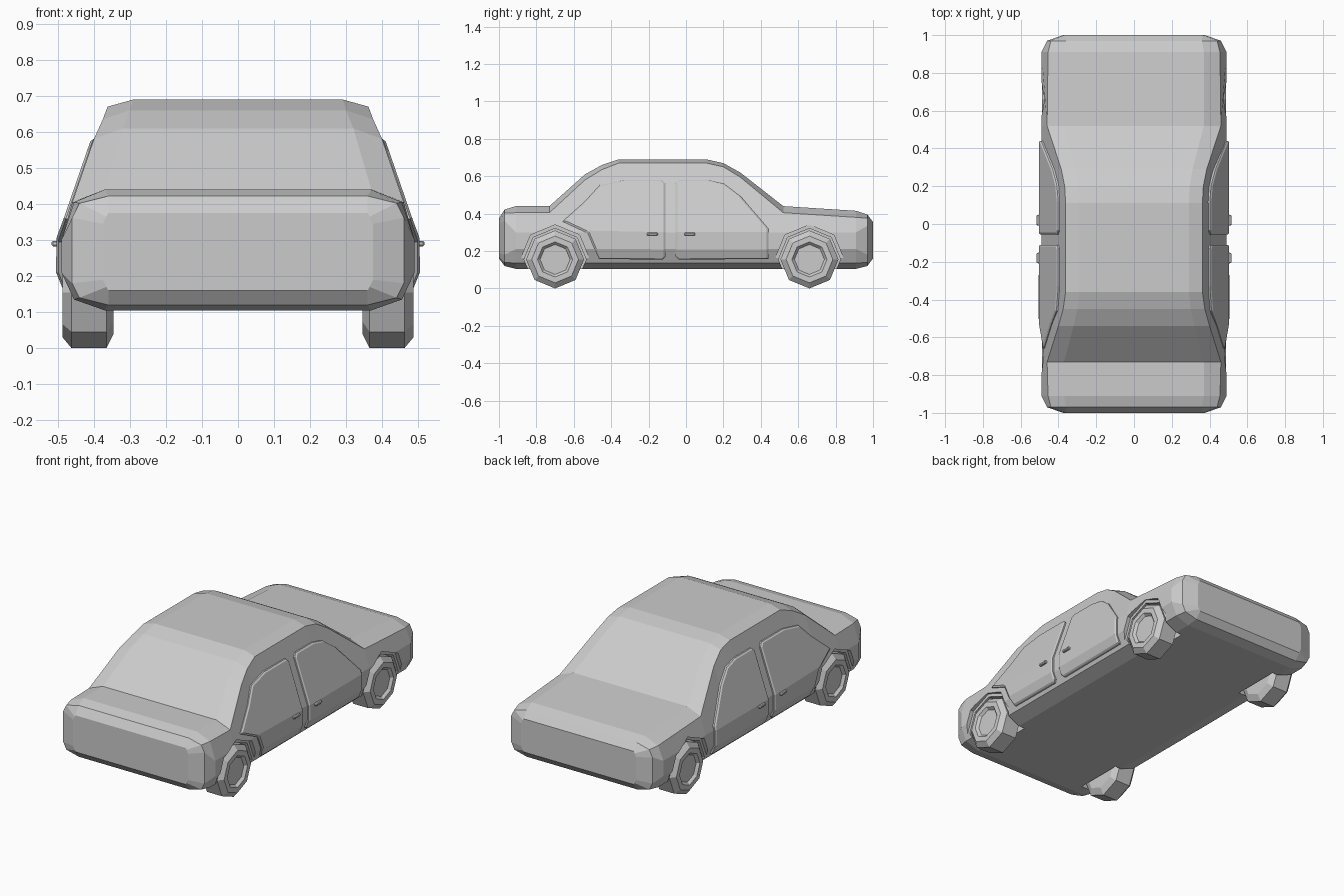
import bpy, bmesh, math
from mathutils import Matrix, Vector

cube = bpy.data.objects.get("Cube")
if cube:
    bpy.data.objects.remove(cube, do_unlink=True)

grey = bpy.data.materials.new("light_grey")
grey.use_nodes = True
COLOR = (0.6, 0.6, 0.6, 1)
grey.diffuse_color = COLOR
grey.node_tree.nodes["Principled BSDF"].inputs["Base Color"].default_value = COLOR


def finish(bm, name):
    bmesh.ops.recalc_face_normals(bm, faces=bm.faces)
    mesh = bpy.data.meshes.new(name)
    bm.to_mesh(mesh)
    bm.free()
    mesh.materials.append(grey)
    obj = bpy.data.objects.new(name, mesh)
    bpy.context.collection.objects.link(obj)
    return obj


def loft(rings, name):
    """Skin closed rings of equal length and cap both ends."""
    bm = bmesh.new()
    loops = [[bm.verts.new(p) for p in ring] for ring in rings]
    n = len(loops[0])
    for a, b in zip(loops, loops[1:]):
        for i in range(n):
            j = (i + 1) % n
            bm.faces.new((a[i], a[j], b[j], b[i]))
    bm.faces.new(loops[0])
    bm.faces.new(loops[-1])
    return finish(bm, name)


def lathe(profile, side, y, z, name):
    """Eight-sided turned part about the x axis, profile = (x, radius)."""
    rings = []
    for x, r in profile:
        angles = [math.tau * i / 8 for i in range(8)]
        rings.append([(side * x, y + r * math.sin(a), z + r * math.cos(a)) for a in angles])
    return loft(rings, name)


# Body: stations of y, top z, roof half width, shoulder half width, shoulder drop
stations = [
    (-0.91, 0.44, 0.37, 0.455, 0.035),
    (-0.73, 0.44, 0.37, 0.46, 0.035),
    (-0.54, 0.61, 0.32, 0.40, 0.03),
    (-0.45, 0.66, 0.30, 0.375, 0.025),
    (-0.36, 0.69, 0.29, 0.362, 0.02),
    (0.11, 0.69, 0.29, 0.362, 0.02),
    (0.20, 0.67, 0.295, 0.367, 0.02),
    (0.29, 0.62, 0.31, 0.385, 0.025),
    (0.52, 0.44, 0.37, 0.46, 0.035),
    (0.91, 0.415, 0.37, 0.455, 0.035),
]


def ring(y, half):
    return [(x, y, z) for x, z in half] + [(-x, y, z) for x, z in reversed(half)]


def section(y, top, wt, ws, drop):
    return ring(y, [(0.37, 0.105), (0.455, 0.135), (0.49, 0.21),
                    (0.49, 0.30), (ws, top - drop), (wt, top)])


def nose(y, w, low, high, cut):
    return ring(y, [(0.36, low), (w - cut / 2, low + cut / 2), (w, low + cut * 1.5),
                    (w, high - cut * 1.5), (w - cut / 2, high - cut / 2), (0.36, high)])


rings = [nose(-1.0, 0.375, 0.16, 0.375, 0.02), nose(-0.97, 0.46, 0.12, 0.422, 0.04)]
rings += [section(*s) for s in stations]
rings += [nose(0.97, 0.46, 0.12, 0.395, 0.04), nose(1.0, 0.375, 0.16, 0.355, 0.02)]
body = loft(rings, "body")

# Stepped wheel wells and wheels
AXLES = {"front": -0.70, "rear": 0.66}
WHEEL_Z = 0.155
tyre = [(0.345, 0.06), (0.345, 0.115), (0.365, WHEEL_Z), (0.462, WHEEL_Z),
        (0.487, 0.125), (0.487, 0.094), (0.472, 0.08)]
for end, y in AXLES.items():
    for side, label in ((1, "left"), (-1, "right")):
        for x, r in ((0.33, 0.166), (0.468, 0.185)):
            cutter = lathe([(x, r), (0.6, r)], side, y, WHEEL_Z, "well_cutter")
            cutter.hide_render = True
            mod = body.modifiers.new("well", "BOOLEAN")
            mod.operation, mod.solver, mod.object = "DIFFERENCE", "EXACT", cutter
            bpy.context.view_layer.objects.active = body
            bpy.ops.object.modifier_apply(modifier=mod.name)
            bpy.data.objects.remove(cutter, do_unlink=True)
        lathe(tyre, side, y, WHEEL_Z, f"{end}_{label}_wheel")

# Doors: raised panels that follow the lean of the body side
front_door = [(-0.125, 0.155), (-0.11, 0.17), (-0.11, 0.56), (-0.13, 0.58), (-0.33, 0.58),
              (-0.46, 0.553), (-0.54, 0.465), (-0.66, 0.358), (-0.525, 0.295), (-0.465, 0.157)]
rear_door = [(-0.04, 0.155), (0.44, 0.157), (0.44, 0.32), (0.29, 0.495), (0.205, 0.56),
             (0.12, 0.58), (-0.035, 0.58), (-0.055, 0.56), (-0.055, 0.17)]


def side_x(z):
    if z < 0.21:
        return 0.49 - (0.21 - z) * 0.4
    return 0.49 - max(0, z - 0.30) * 0.345


def door(outline, side, name):
    bm = bmesh.new()
    bm.faces.new([bm.verts.new((0, y, z)) for y, z in outline])
    for z in (0.21, 0.30):
        bmesh.ops.bisect_plane(bm, geom=bm.verts[:] + bm.edges[:] + bm.faces[:],
                               plane_co=(0, 0, z), plane_no=(0, 0, 1))
    for v in bm.verts:
        v.co.x = side_x(v.co.z) - 0.012
    bmesh.ops.recalc_face_normals(bm, faces=bm.faces)
    if sum(f.normal.x for f in bm.faces) < 0:
        bmesh.ops.reverse_faces(bm, faces=bm.faces)
    geom = bmesh.ops.extrude_face_region(bm, geom=bm.faces[:], use_keep_orig=True)["geom"]
    outer = [g for g in geom if isinstance(g, bmesh.types.BMFace)]
    verts = [g for g in geom if isinstance(g, bmesh.types.BMVert)]
    bmesh.ops.translate(bm, verts=verts, vec=(0.02, 0, 0))
    bm.normal_update()
    bmesh.ops.inset_region(bm, faces=outer, thickness=0.009, depth=0.006, use_even_offset=True)
    bmesh.ops.scale(bm, verts=bm.verts, vec=(side, 1, 1))
    return finish(bm, name)


def handle(y, side, name):
    bm = bmesh.new()
    size = Matrix.Diagonal((0.03, 0.068, 0.016, 1))
    bmesh.ops.create_cube(bm, size=1, matrix=Matrix.Translation((side * 0.502, y, 0.29)) @ size)
    for v in bm.verts:
        if abs(v.co.x) > 0.51:
            v.co.y = y + (v.co.y - y) * 0.75
    bmesh.ops.bevel(bm, geom=bm.edges[:], offset=0.004, segments=1, affect="EDGES")
    return finish(bm, name)


for side, label in ((1, "left"), (-1, "right")):
    door(front_door, side, f"front_{label}_door")
    door(rear_door, side, f"rear_{label}_door")
    handle(-0.18, side, f"front_{label}_handle")
    handle(0.02, side, f"rear_{label}_handle")
